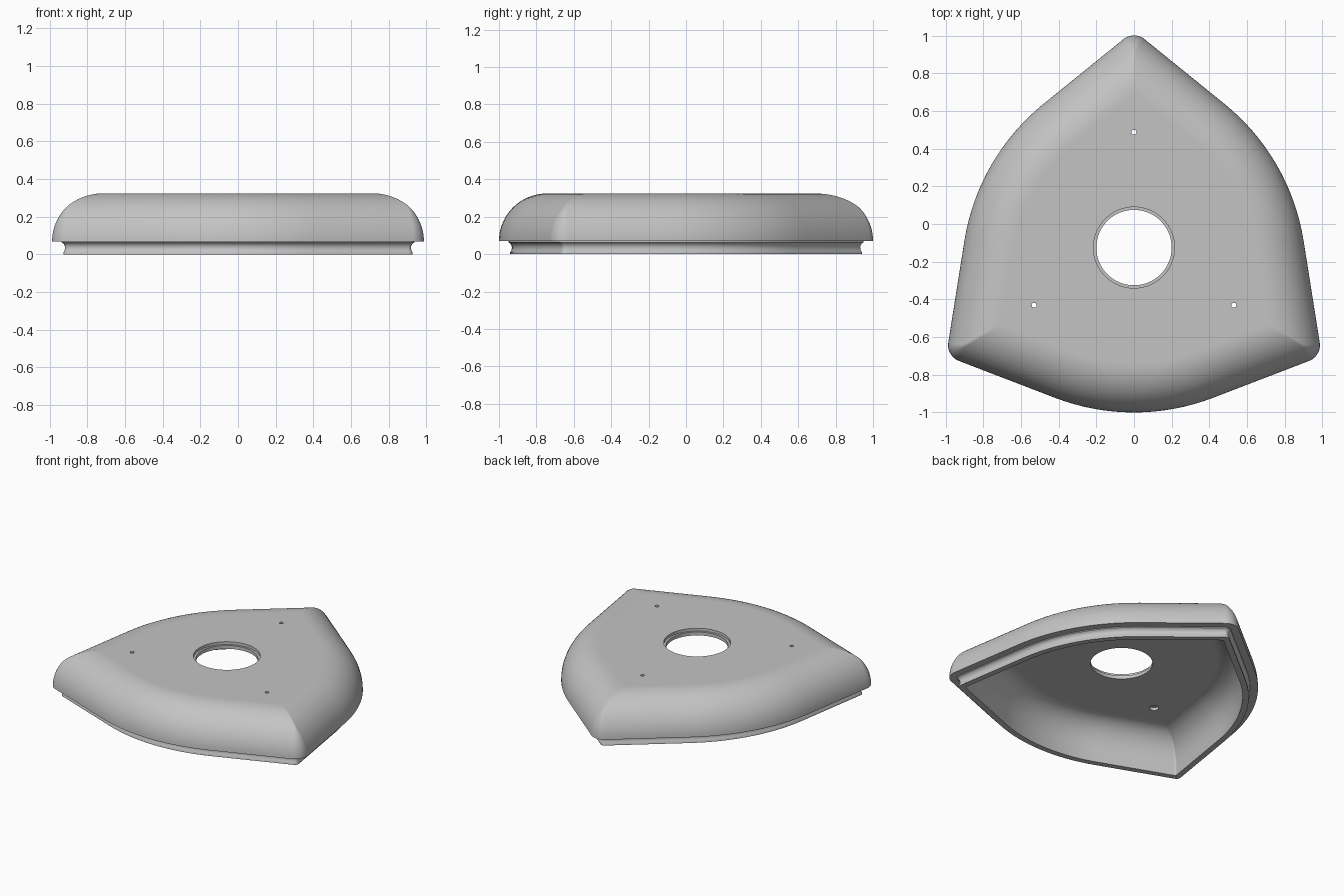
import bpy, bmesh
from math import sin, cos, radians, pi
from mathutils import Vector, Matrix

if "Cube" in bpy.data.objects:
    bpy.data.objects.remove(bpy.data.objects["Cube"])

CENTRE_Y = -0.125          # axis of the three-fold symmetry
BOW_R, BOW_Y, BOW_A = 1.17, 0.295, 21   # bowed middle of each side
CORNER_R = 0.09
STEP_Z, TOP_Z, CEIL_Z = 0.069, 0.324, 0.28

grey = bpy.data.materials.new("light_grey")
grey.use_nodes = True
grey.diffuse_color = (0.55, 0.55, 0.55, 1)
grey.node_tree.nodes["Principled BSDF"].inputs["Base Color"].default_value = (0.55, 0.55, 0.55, 1)


def polar(r, deg):
    return Vector((r * cos(radians(deg)), r * sin(radians(deg)), 0))


def outline(inset):
    """Rounded three-sided outline, offset inwards."""
    half = 60 - BOW_A
    line = BOW_R - BOW_Y * cos(radians(BOW_A))
    rad = max(CORNER_R - inset, 0.012)
    reach = (line - inset - rad) / cos(radians(half))
    side = [Vector((0, BOW_Y, 0)) + polar(BOW_R - inset, -90 - BOW_A + 2 * BOW_A * i / 16)
            for i in range(17)]
    side += [polar(reach, -30) + polar(rad, -30 - half + 2 * half * i / 12)
             for i in range(13)]
    return [Matrix.Rotation(k * 2 * pi / 3, 3, 'Z') @ p for k in range(3) for p in side]


def quarter(start, end, z0, z1, steps):
    """Quarter ellipse from a vertical wall to a flat top, as (inset, z)."""
    return [(end - (end - start) * cos(pi / 2 * i / steps),
             z0 + (z1 - z0) * sin(pi / 2 * i / steps)) for i in range(steps + 1)]


# Section: ceiling, inner wall, lip, groove, step, outer round, top
section = [(0.27, CEIL_Z)] + quarter(0.10, 0.26, STEP_Z, CEIL_Z, 14)[::-1]
section += [(0.10, 0.0), (0.06, 0.0), (0.06, 0.010), (0.066, 0.020), (0.069, 0.033),
            (0.067, 0.046), (0.060, 0.057), (0.050, 0.063), (0.050, STEP_Z)]
section += quarter(0.0, 0.255, STEP_Z, TOP_Z, 20) + [(0.262, TOP_Z)]

bm = bmesh.new()
rings = [[bm.verts.new(p + Vector((0, CENTRE_Y, z))) for p in outline(d)] for d, z in section]
for a, b in zip(rings, rings[1:]):
    for i in range(len(a)):
        j = (i + 1) % len(a)
        bm.faces.new((a[i], a[j], b[j], b[i]))
bm.faces.new(rings[0][::-1])
bm.faces.new(rings[-1])
bmesh.ops.remove_doubles(bm, verts=bm.verts, dist=1e-5)
bmesh.ops.recalc_face_normals(bm, faces=bm.faces)
mesh = bpy.data.meshes.new("cover_shell")
bm.to_mesh(mesh)
bm.free()
mesh.materials.append(grey)
shell = bpy.data.objects.new("cover_shell", mesh)
bpy.context.collection.objects.link(shell)


def cut(name, pos, radius, z0, z1, sides):
    """Cut a round hole through the shell between two heights."""
    bpy.ops.mesh.primitive_cylinder_add(vertices=sides, radius=radius, depth=z1 - z0,
                                        location=(pos.x, pos.y + CENTRE_Y, (z0 + z1) / 2))
    tool = bpy.context.object
    tool.name = name
    tool.hide_render = True
    bpy.context.view_layer.objects.active = shell
    mod = shell.modifiers.new(name, 'BOOLEAN')
    mod.operation, mod.solver, mod.object = 'DIFFERENCE', 'EXACT', tool
    bpy.ops.object.modifier_apply(modifier=name)
    bpy.data.objects.remove(tool)


# Central opening with a shallow recess around it
cut("centre_hole", Vector((0, 0, 0)), 0.20, 0.1, 0.5, 64)
cut("centre_recess", Vector((0, 0, 0)), 0.215, TOP_Z - 0.02, 0.5, 64)

# Three screw holes, widened on the underside
for k in range(3):
    spot = polar(0.612, 90 + 120 * k)
    cut("screw_hole", spot, 0.013, 0.1, 0.5, 20)
    cut("screw_recess", spot, 0.03, 0.1, CEIL_Z + 0.02, 24)

bpy.ops.object.select_all(action='DESELECT')
shell.select_set(True)
bpy.context.view_layer.objects.active = shell
bpy.ops.object.shade_smooth_by_angle(angle=radians(40))
